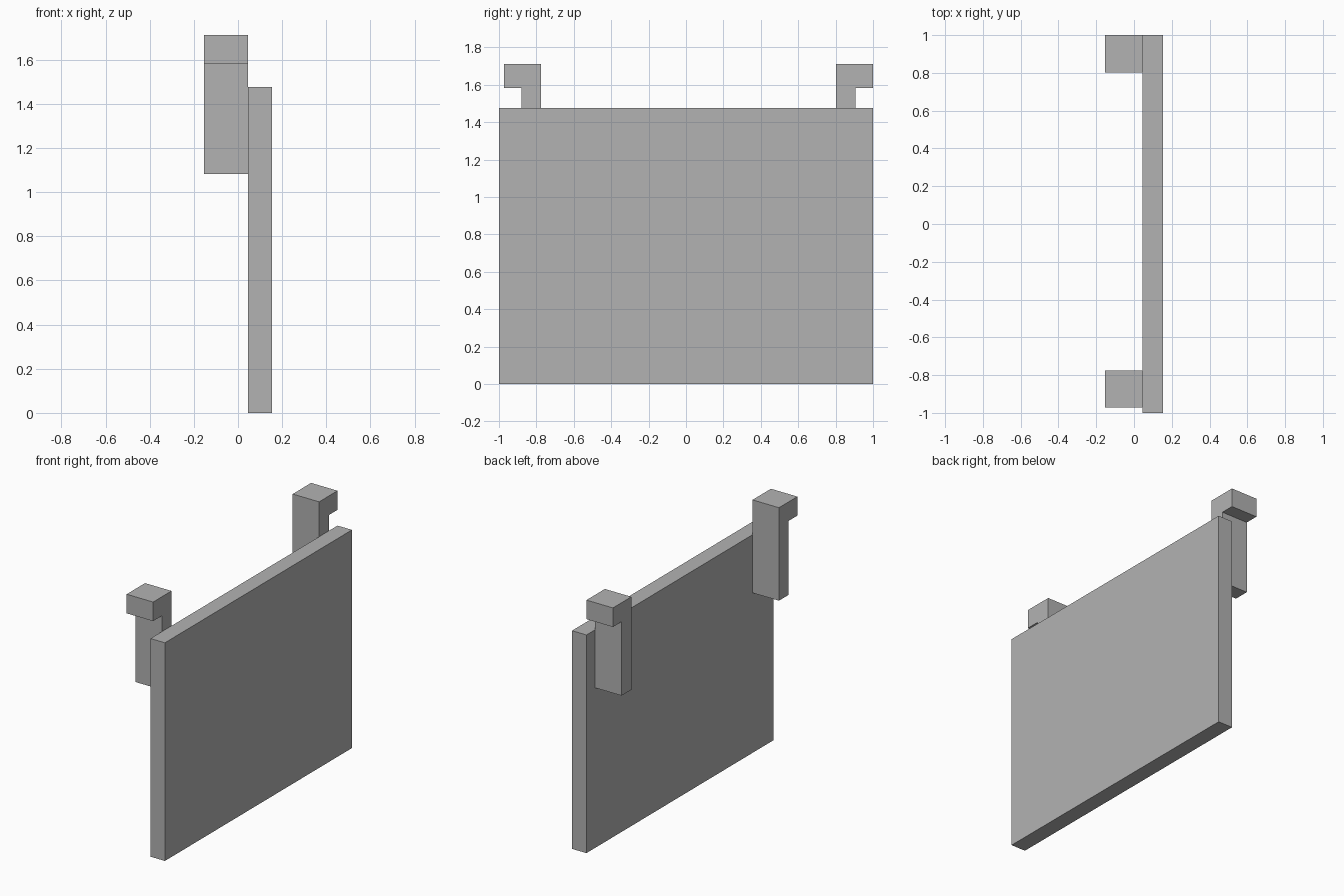
import bpy

cube = bpy.data.objects.get("Cube")
if cube:
    bpy.data.objects.remove(cube, do_unlink=True)

grey = bpy.data.materials.new("plain grey")
grey.use_nodes = True
colour = (0.448, 0.448, 0.448, 1)
grey.diffuse_color = colour
grey.node_tree.nodes["Principled BSDF"].inputs["Base Color"].default_value = colour


def extrude_x(name, profile, x0, x1):
    """Prism with a (y, z) profile, counter-clockwise seen from +x."""
    n = len(profile)
    verts = [(x, y, z) for x in (x0, x1) for y, z in profile]
    faces = [tuple(reversed(range(n))), tuple(range(n, 2 * n))]
    faces += [(i, (i + 1) % n, (i + 1) % n + n, i + n) for i in range(n)]
    mesh = bpy.data.meshes.new(name)
    mesh.from_pydata(verts, [], faces)
    mesh.materials.append(grey)
    obj = bpy.data.objects.new(name, mesh)
    bpy.context.collection.objects.link(obj)
    return obj


BACK, JOIN, FRONT = -0.153, 0.045, 0.153

# Upright rectangular panel
extrude_x("panel", [(-1, 0), (1, 0), (1, 1.476), (-1, 1.476)], JOIN, FRONT)


# Hooked brackets behind the panel: a post with a lip pointing outward
def bracket(name, inner, side):
    post, lip = inner + side * 0.104, inner + side * 0.197
    profile = [(inner, 1.083), (post, 1.083), (post, 1.583),
               (lip, 1.583), (lip, 1.712), (inner, 1.712)]
    if side < 0:
        profile.reverse()
    extrude_x(name, profile, BACK, JOIN)


bracket("front_bracket", -0.775, -1)
bracket("rear_bracket", 0.803, 1)
